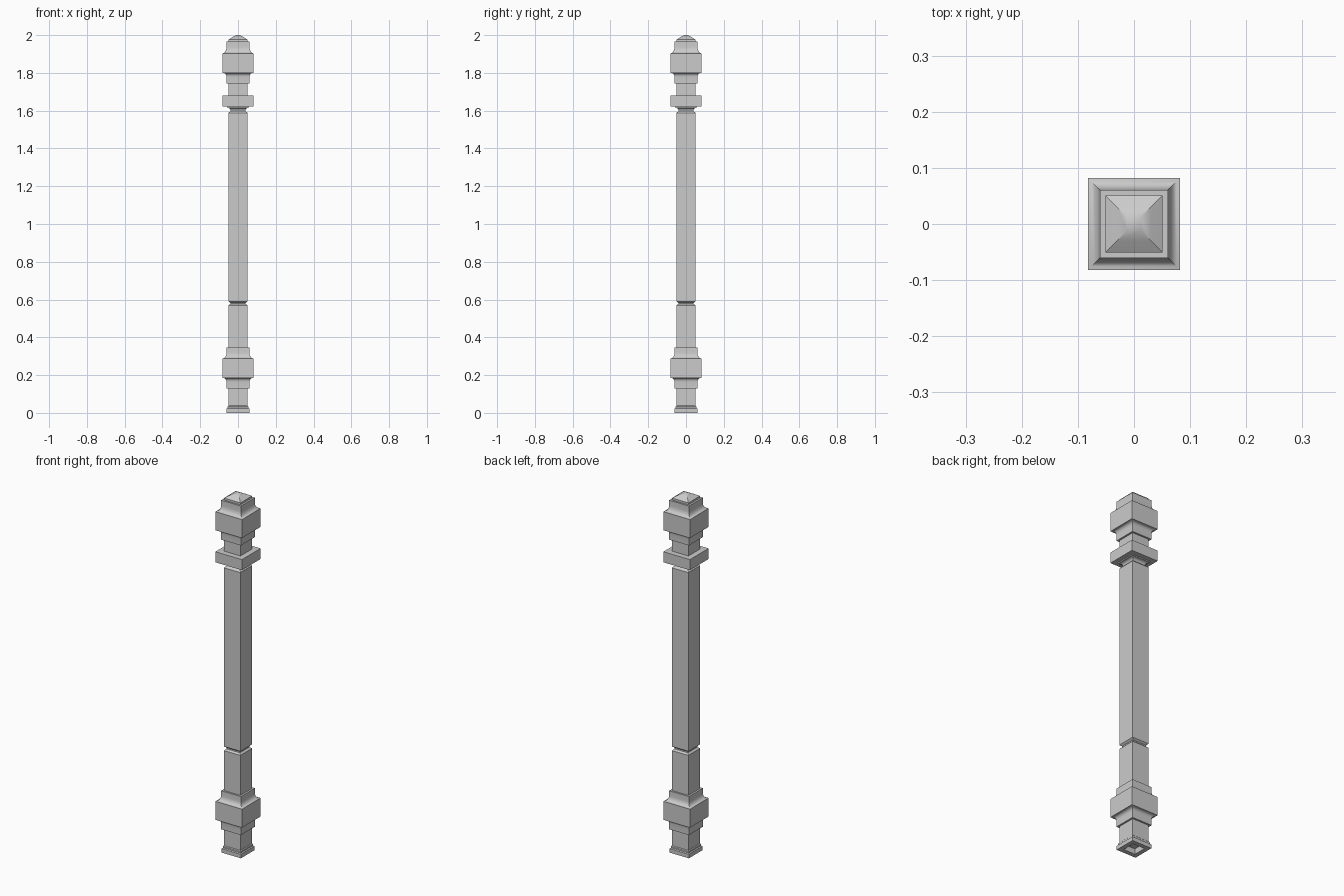
import bpy, bmesh, math

if "Cube" in bpy.data.objects:
    bpy.data.objects.remove(bpy.data.objects["Cube"])

W, M, S = 0.082, 0.061, 0.051   # half widths: block, moulding, shaft


def curve(a, b, bulge, n=5):
    """Quarter-ellipse moulding from a to b as (half width, z); bulge picks which axis moves first."""
    pts = []
    for i in range(n + 1):
        t = math.pi / 2 * i / n
        u, v = math.sin(t), 1 - math.cos(t)
        if bulge:
            u, v = v, u
        pts.append((a[0] + (b[0] - a[0]) * u, a[1] + (b[1] - a[1]) * v))
    return pts


def square_loft(name, profile, cap_start=False, cap_end=False):
    """Sweep a (half width, z) profile around a square."""
    bm = bmesh.new()
    rings = []
    for r, z in profile:
        rings.append([bm.verts.new((sx * r, sy * r, z))
                      for sx, sy in ((-1, -1), (1, -1), (1, 1), (-1, 1))])
    for lo, hi in zip(rings, rings[1:]):
        for i in range(4):
            j = (i + 1) % 4
            bm.faces.new((lo[i], lo[j], hi[j], hi[i]))
    if cap_start:
        bm.faces.new(rings[0][::-1])
    if cap_end:
        bm.faces.new(rings[-1])
    mesh = bpy.data.meshes.new(name)
    bm.to_mesh(mesh)
    bm.free()
    ob = bpy.data.objects.new(name, mesh)
    bpy.context.collection.objects.link(ob)
    bpy.ops.object.select_all(action='DESELECT')
    ob.select_set(True)
    bpy.context.view_layer.objects.active = ob
    bpy.ops.object.shade_smooth_by_angle(angle=math.radians(30))
    return ob


def block(z0, top):
    """Square block with a curved moulding below and above it, ending at z = top."""
    return ([(S, z0), (M, z0), (M, z0 + 0.035)]
            + curve((M, z0 + 0.035), (W - 0.004, z0 + 0.055), True)[1:]
            + [(W, z0 + 0.055), (W, z0 + 0.158)]
            + curve((W, z0 + 0.158), (M, top - 0.028), False)[1:]
            + [(M, top), (S, top)])


# Foot with a recessed underside
square_loft("foot", [(0.036, 0.03), (0.036, 0), (0.06, 0), (0.06, 0.022),
                     (0.055, 0.026), (0.055, 0.034), (S, 0.038), (S, 0.13)],
            cap_start=True)

# Lower block and the short shaft above it
square_loft("lower_block", block(0.13, 0.345))
square_loft("lower_shaft", [(S, 0.345), (S, 0.568), (0.046, 0.573)])

# Groove and main shaft
square_loft("shaft_groove", [(0.046, 0.573), (0.041, 0.576), (0.041, 0.583), (0.049, 0.589)])
square_loft("main_shaft", [(0.049, 0.589), (S, 0.591), (S, 1.587), (0.047, 1.592)])

# Collar with a flared neck beneath
square_loft("collar", [(0.047, 1.592), (0.039, 1.597), (0.039, 1.601)]
            + curve((0.039, 1.601), (0.056, 1.615), True)[1:]
            + [(0.056, 1.621), (W, 1.621), (W, 1.68), (S, 1.68), (S, 1.745)])

# Upper block and the pyramid cap
square_loft("upper_block", block(1.745, 1.965))
square_loft("cap", [(S, 1.965), (S, 1.976), (0.03, 1.989), (0.012, 1.998), (0.006, 2.0)],
            cap_end=True)
